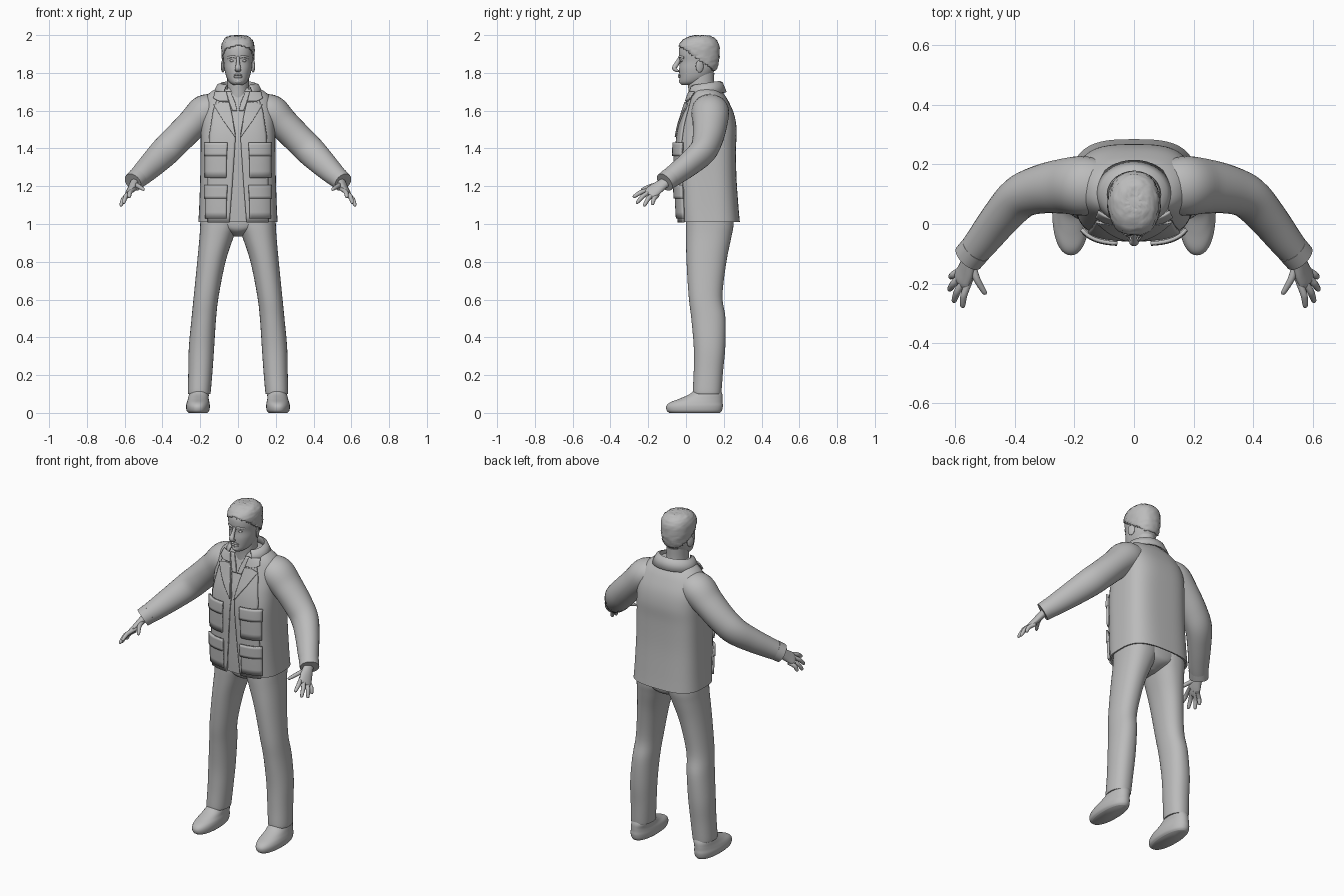
import bpy, bmesh, math, random
from mathutils import Vector

random.seed(4)
cube = bpy.data.objects.get("Cube")
if cube:
    bpy.data.objects.remove(cube)

grey = bpy.data.materials.new("clay_grey")
grey.use_nodes = True
grey.diffuse_color = (0.5, 0.5, 0.5, 1)
grey.node_tree.nodes["Principled BSDF"].inputs["Base Color"].default_value = (0.5, 0.5, 0.5, 1)


def make(name, verts, faces, thick=0, angle=50):
    bm = bmesh.new()
    vs = [bm.verts.new(v) for v in verts]
    for f in faces:
        bm.faces.new([vs[i] for i in f])
    bmesh.ops.recalc_face_normals(bm, faces=bm.faces)
    mesh = bpy.data.meshes.new(name)
    bm.to_mesh(mesh)
    bm.free()
    mesh.materials.append(grey)
    ob = bpy.data.objects.new(name, mesh)
    bpy.context.collection.objects.link(ob)
    if thick:
        mod = ob.modifiers.new("thickness", "SOLIDIFY")
        mod.thickness, mod.offset = thick, 0
    bpy.ops.object.select_all(action="DESELECT")
    ob.select_set(True)
    bpy.context.view_layer.objects.active = ob
    bpy.ops.object.shade_smooth_by_angle(angle=math.radians(angle))
    return ob


def dense(keys, steps=5):
    """Smooth curve through the key rows."""
    rows = []
    for i in range(len(keys) - 1):
        a, b = keys[max(i - 1, 0)], keys[i]
        c, d = keys[i + 1], keys[min(i + 2, len(keys) - 1)]
        for k in range(steps):
            t = k / steps
            rows.append([q + t / 2 * (r - p + t * (2 * p - 5 * q + 4 * r - s + t * (3 * (q - r) + s - p)))
                         for p, q, r, s in zip(a, b, c, d)])
    return rows + [list(keys[-1])]


def grid_faces(rows, cols, closed):
    return [(r * cols + c, r * cols + (c + 1) % cols, (r + 1) * cols + (c + 1) % cols, (r + 1) * cols + c)
            for r in range(rows - 1) for c in range(cols if closed else cols - 1)]


def unit_ring(n, count):
    for k in range(count):
        a = math.tau * k / count
        ca, sa = math.cos(a), math.sin(a)
        yield math.copysign(abs(ca) ** (2 / n), ca), math.copysign(abs(sa) ** (2 / n), sa)


def loft(name, rows, side=1, count=40, caps=True):
    """Stack of level rings: z, centre x, half width, front y, back y, squareness."""
    verts = [(side * (cx + rx * u), (f + b) / 2 + (b - f) / 2 * v, z)
             for z, cx, rx, f, b, n in rows for u, v in unit_ring(n, count)]
    faces = grid_faces(len(rows), count, True)
    if caps:
        last = (len(rows) - 1) * count
        faces += [tuple(range(count)), tuple(range(last, last + count))]
    return make(name, verts, faces)


def tube(name, keys, ref, side=1, count=16, steps=5):
    """Tube along a path: x, y, z, radius along ref, radius across it."""
    rows, verts = dense(keys, steps), []
    pts = [Vector(r[:3]) for r in rows]
    for i, r in enumerate(rows):
        t = (pts[min(i + 1, len(pts) - 1)] - pts[max(i - 1, 0)]).normalized()
        u = Vector(ref)
        u = (u - t * u.dot(t)).normalized()
        w = t.cross(u)
        for a, b in unit_ring(2, count):
            p = pts[i] + u * a * r[3] + w * b * r[4]
            verts.append((p.x * side, p.y, p.z))
    last = (len(rows) - 1) * count
    return make(name, verts, grid_faces(len(rows), count, True)
                + [tuple(range(count)), tuple(range(last, last + count))])


def front_y(rows, x, z):
    """Front surface of a loft at x, z."""
    r = min(rows, key=lambda q: abs(q[0] - z))
    for a, b in zip(rows, rows[1:]):
        if a[0] <= z <= b[0]:
            t = (z - a[0]) / max(b[0] - a[0], 1e-6)
            r = [p + (q - p) * t for p, q in zip(a, b)]
    _, cx, rx, f, b, n = r
    k = min(abs((x - cx) / rx), 0.98)
    return (f + b) / 2 - (b - f) / 2 * (1 - k ** n) ** (1 / n)


def patch(name, keys, lift, thick, side=1, steps=5, cols=12):
    """Cloth plate on the jacket front: rows of z, inner x, outer x."""
    verts, rows = [], []
    for a, b in zip(keys, keys[1:]):
        rows += [[p + (q - p) * k / steps for p, q in zip(a, b)] for k in range(steps)]
    rows.append(keys[-1])
    for z, x0, x1 in rows:
        for c in range(cols):
            x = x0 + (x1 - x0) * c / (cols - 1)
            verts.append((side * x, front_y(jacket, x, z) - lift, z))
    return make(name, verts, grid_faces(len(rows), cols, False), thick, 35)


def ball(name, centre, size, tilt=0):
    bpy.ops.mesh.primitive_uv_sphere_add(segments=16, ring_count=10, radius=1, location=centre)
    ob = bpy.context.object
    ob.name, ob.scale, ob.rotation_euler = name, size, (0, 0, tilt)
    ob.data.materials.append(grey)
    bpy.ops.object.shade_smooth()


# Jacket body with a recessed hem
jacket = dense([
    (1.01, 0, .21, -.035, .285, 3), (1.1, 0, .205, -.04, .277, 3.1), (1.25, 0, .2, -.045, .267, 3.2),
    (1.4, 0, .198, -.048, .265, 3.2), (1.5, 0, .197, -.035, .268, 3), (1.58, 0, .195, -.012, .255, 2.8),
    (1.65, 0, .182, .01, .225, 2.5), (1.69, 0, .155, .022, .2, 2.3), (1.715, 0, .115, .03, .18, 2.1),
    (1.725, 0, .07, .04, .16, 2)])
inner_hem = [(1.07, 0, .19, -.018, .26, 3), (1.012, 0, .2, -.025, .275, 3)]
loft("jacket_body", inner_hem + jacket, count=64)

# Neck and collar
loft("neck", dense([(1.6, 0, .075, .02, .18, 2), (1.7, 0, .06, .014, .155, 2), (1.74, 0, .057, .01, .148, 2),
                    (1.8, 0, .058, .01, .15, 2)]))
collar, steps = [], 40
for rx, ry, z in ((.088, .075, 1.7), (.092, .08, 1.742), (.108, .092, 1.735), (.132, .112, 1.685)):
    for k in range(steps):
        a = math.radians(-52 + 284 * k / (steps - 1))
        y = math.sin(a)
        collar.append((rx * math.cos(a), .1 + ry * y, z + .012 * y))
make("jacket_collar", collar, grid_faces(4, steps, False), .008)

# Head
head = dense([
    (1.735, 0, .022, -.022, .04, 2), (1.75, 0, .045, -.034, .09, 2), (1.78, 0, .062, -.035, .13, 2.1),
    (1.82, 0, .072, -.036, .155, 2.2), (1.86, 0, .076, -.033, .168, 2.2), (1.9, 0, .08, -.038, .171, 2.2),
    (1.94, 0, .078, -.033, .168, 2.2), (1.97, 0, .066, -.008, .15, 2.1), (1.987, 0, .04, .03, .125, 2),
    (1.99, 0, .01, .06, .09, 2)])
loft("head", head)

# Short rough hair cut along a sloping hairline
hair = loft("hair", [(z + .008 * (z > 1.9), 0, rx + .008, f - .005, b + .007, n) for z, _, rx, f, b, n in head])
bm = bmesh.new()
bm.from_mesh(hair.data)
low = [f for f in bm.faces if f.calc_center_median().z < 1.918 - .7 * f.calc_center_median().y]
bmesh.ops.delete(bm, geom=low, context="FACES")
for v in bm.verts:
    v.co += Vector([random.uniform(-.002, .002) for _ in range(3)])
bm.to_mesh(hair.data)
bm.free()
mod = hair.modifiers.new("thickness", "SOLIDIFY")
mod.thickness = .007

# Face
tube("nose", [(0, -.03, 1.885, .008, .008), (0, -.048, 1.85, .01, .012), (0, -.062, 1.825, .016, .012),
              (0, -.048, 1.812, .015, .008), (0, -.034, 1.81, .008, .004)], (1, 0, 0))
for part, z, r in (("upper_lip", 1.789, .005), ("lower_lip", 1.779, .006)):
    tube(part, [(x, front_y(head, x, z) - .001, z - 3 * x * x, s, s)
                for x, s in ((-.026, .001), (-.012, r), (0, r), (.012, r), (.026, .001))], (0, 0, 1))
ball("chin", (0, -.02, 1.755), (.024, .018, .014))

for side, label in ((1, "left"), (-1, "right")):
    tube(label + "_brow", [(x, front_y(head, x, 1.885) - .001, 1.882 + h, .006, s)
                           for x, h, s in ((.01, 0, .002), (.03, .005, .006), (.055, -.002, .002))], (0, 0, 1), side)
    ball(label + "_eye", (side * .031, front_y(head, .031, 1.864) + .005, 1.864), (.013, .009, .007))
    ball(label + "_ear", (side * .08, .072, 1.835), (.008, .022, .033), side * .35)

    # Jacket front, lapel and shirt collar
    patch(label + "_jacket_front", [(1.008, .045, .16), (1.2, .03, .16), (1.47, .012, .15), (1.6, .035, .13),
                                    (1.69, .06, .1)], .005, .01, side)
    patch(label + "_lapel", [(1.46, .012, .016), (1.55, .028, .08), (1.63, .044, .128), (1.645, .048, .09)],
          .014, .008, side)
    patch(label + "_collar_front", [(1.65, .05, .1), (1.665, .053, .13), (1.7, .062, .12)], .014, .008, side)
    patch(label + "_shirt_collar", [(1.6, .004, .03), (1.64, .014, .045), (1.7, .038, .062)], .005, .006, side)

    # Pockets with flaps
    for part, z0, z1 in (("upper", 1.245, 1.42), ("lower", 1.03, 1.195)):
        patch(f"{label}_{part}_pocket", [(z0, .062, .172), (z1, .058, .172)], .013, .012, side)
        patch(f"{label}_{part}_pocket_flap", [(z1 - .06, .058, .176), (z1 + .012, .056, .176)], .02, .012, side)

    # Sleeve and cuff
    tube(label + "_sleeve", [(.1, .125, 1.615, .085, .07), (.17, .128, 1.593, .1, .093), (.24, .127, 1.53, .092, .083),
                             (.32, .115, 1.45, .081, .08), (.385, .088, 1.385, .072, .079),
                             (.45, .018, 1.32, .063, .07), (.51, -.058, 1.262, .056, .059),
                             (.552, -.108, 1.225, .05, .05)], (0, 1, 0), side, 28)
    tube(label + "_cuff", [(.53, -.083, 1.245, .054, .055), (.556, -.113, 1.221, .054, .052)], (0, 1, 0), side, 28)

    # Hand
    spread = (.032, .05, -.035)
    tube(label + "_palm", [(.54, -.09, 1.235, .028, .022), (.553, -.125, 1.21, .031, .021),
                           (.566, -.16, 1.185, .038, .018), (.58, -.188, 1.164, .039, .014),
                           (.586, -.2, 1.156, .03, .008)], spread, side)
    fingers = {"index": ((.56, -.205, 1.18), (.575, -.28, 1.14)), "middle": ((.577, -.198, 1.168), (.605, -.262, 1.108)),
               "ring": ((.588, -.18, 1.154), (.62, -.222, 1.093)), "little": ((.592, -.16, 1.146), (.616, -.178, 1.1)),
               "thumb": ((.543, -.14, 1.21), (.497, -.236, 1.18))}
    for part, (base, tip) in fingers.items():
        a, b = Vector(base), Vector(tip)
        path = []
        for t, r in ((-.3, .011), (.3, .012), (.55, .0115), (.85, .0095), (.96, .007), (1, .002)):
            p = a.lerp(b, t) + Vector((.01, -.006, .008)) * (t * (1 - t) * 2)
            path.append((*p, r, r))
        tube(f"{label}_{part}_finger", path, spread, side, 10, 3)

    # Trouser leg and shoe
    loft(label + "_trouser_leg", dense([
        (.1, .205, .058, .04, .185, 2.2), (.115, .205, .061, .036, .188, 2.2), (.22, .199, .064, .041, .196, 2.2),
        (.35, .193, .067, .041, .208, 2.2), (.5, .181, .065, .028, .209, 2.2), (.62, .168, .066, .014, .193, 2.2),
        (.8, .141, .075, .003, .214, 2.2), (.93, .114, .09, 0, .24, 2.3), (1.0, .1, .1, 0, .252, 2.4),
        (1.1, .095, .1, .005, .25, 2.4)]), side)
    loft(label + "_shoe", dense([
        (0, .212, .05, -.088, .18, 2.2), (.012, .212, .06, -.102, .19, 2.2), (.035, .212, .063, -.104, .195, 2.2),
        (.055, .211, .06, -.085, .194, 2.2), (.075, .21, .055, -.035, .194, 2.2), (.1, .207, .052, .02, .192, 2.2),
        (.13, .205, .045, .05, .18, 2)]), side)

# Trouser seat joining the legs
loft("trouser_seat", dense([(.935, 0, .03, .07, .17, 2), (.96, 0, .08, .02, .23, 2.2), (1.0, 0, .15, .004, .25, 2.5),
                            (1.1, 0, .18, .005, .25, 2.6)]))
